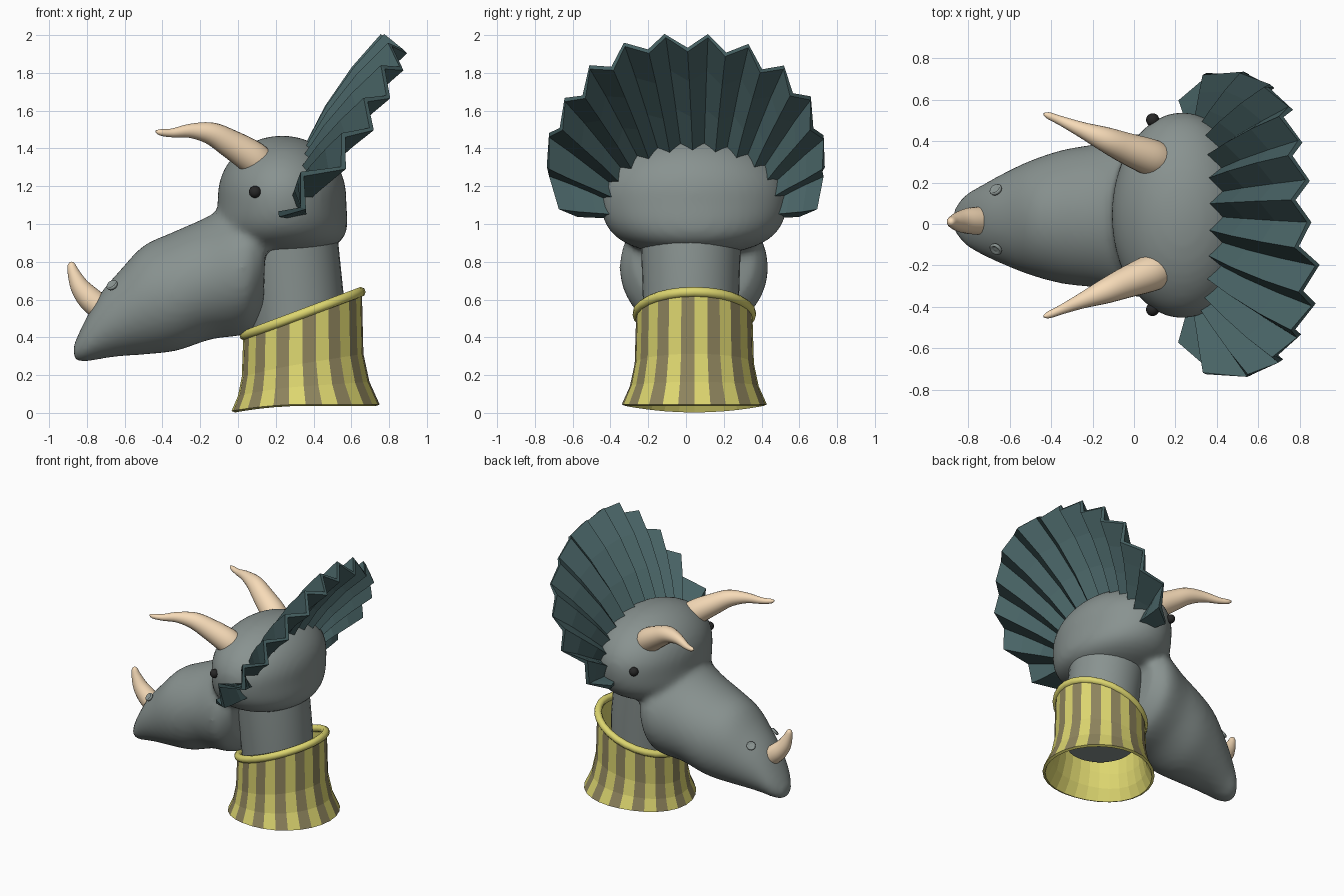
import bpy, bmesh, math, random
from mathutils import Vector, Matrix

if "Cube" in bpy.data.objects:
    bpy.data.objects.remove(bpy.data.objects["Cube"])

random.seed(4)
CY = 0.042  # symmetry plane of the head


def material(name, rgb):
    m = bpy.data.materials.new(name)
    m.diffuse_color = (*rgb, 1)
    m.use_nodes = True
    m.node_tree.nodes["Principled BSDF"].inputs["Base Color"].default_value = m.diffuse_color
    return m


HIDE = material("hide", (0.25, 0.29, 0.28))
TEAL = material("teal", (0.065, 0.125, 0.13))
HORN = material("horn", (0.93, 0.71, 0.48))
DARK = material("dark", (0.02, 0.02, 0.02))
YELLOW = material("yellow", (0.72, 0.67, 0.16))
BROWN = material("brown", (0.27, 0.23, 0.11))


def finish(bm, name, mats, smooth=True):
    bmesh.ops.recalc_face_normals(bm, faces=bm.faces)
    me = bpy.data.meshes.new(name)
    bm.to_mesh(me)
    bm.free()
    for m in mats:
        me.materials.append(m)
    for p in me.polygons:
        p.use_smooth = smooth
    ob = bpy.data.objects.new(name, me)
    bpy.context.collection.objects.link(ob)
    return ob


def loft(bm, rings, closed=True, caps=True):
    """Skin a list of point rings; returns faces with their column number."""
    rows = [[bm.verts.new(p) for p in r] for r in rings]
    n = len(rows[0])
    faces = []
    for a, b in zip(rows, rows[1:]):
        for i in range(n if closed else n - 1):
            j = (i + 1) % n
            faces.append((bm.faces.new((a[i], a[j], b[j], b[i])), i))
    if caps and closed:
        bm.faces.new(rows[0])
        bm.faces.new(rows[-1])
    return faces


def circle(n):
    return [(math.cos(2 * math.pi * i / n), math.sin(2 * math.pi * i / n)) for i in range(n)]


def smooth_path(pts, steps=5):
    """Catmull-Rom through points of any dimension."""
    out = []
    p = [pts[0]] + pts + [pts[-1]]
    for k in range(1, len(p) - 2):
        for s in range(steps):
            t = s / steps
            out.append([0.5 * (2 * b + (c - a) * t + (2 * a - 5 * b + 4 * c - d) * t * t
                               + (3 * b - a - 3 * c + d) * t ** 3)
                        for a, b, c, d in zip(p[k - 1], p[k], p[k + 1], p[k + 2])])
    return out + [list(pts[-1])]


# head: skull with a fuller underside, fused with a lofted snout
bm = bmesh.new()
bmesh.ops.create_uvsphere(bm, u_segments=48, v_segments=32, radius=1)
for v in bm.verts:
    low = min(v.co.z, 0) ** 2
    v.co = (0.233 + 0.34 * v.co.x * (1 + 0.7 * low), CY + 0.497 * v.co.y * (1 + 0.3 * low),
            1.15 + 0.318 * v.co.z)
# top x, top z, bottom x, bottom z, half width, centre y
snout = [(0.15, 1.13, 0.135, 0.52, 0.32, CY), (0.02, 1.13, 0.05, 0.42, 0.395, CY),
         (-0.18, 1.03, -0.14, 0.39, 0.35, 0.04), (-0.35, 0.955, -0.32, 0.33, 0.325, 0.035),
         (-0.5, 0.885, -0.48, 0.31, 0.28, 0.03), (-0.62, 0.76, -0.62, 0.3, 0.225, 0.025),
         (-0.73, 0.63, -0.73, 0.285, 0.17, 0.02), (-0.82, 0.47, -0.81, 0.27, 0.12, 0.02),
         (-0.875, 0.35, -0.865, 0.275, 0.05, 0.02)]
rings = []
for tx, tz, bx, bz, w, cy in smooth_path(snout, 4):
    rings.append([((tx + bx) / 2 + s * (tx - bx) / 2, cy + w * c, (tz + bz) / 2 + s * (tz - bz) / 2)
                  for c, s in circle(40)])
loft(bm, rings)
head = finish(bm, "head", [HIDE])
rm = head.modifiers.new("fuse", 'REMESH')
rm.mode = 'VOXEL'
rm.voxel_size = 0.022
rm.use_smooth_shade = True
sm = head.modifiers.new("blend", 'SMOOTH')
sm.iterations = 8
sm.factor = 0.5

# neck
bm = bmesh.new()
loft(bm, [[(cx + r * c, CY - 0.016 + r * s, z) for c, s in circle(32)]
          for cx, r, z in [(0.325, 0.235, 0.28), (0.305, 0.255, 0.62), (0.265, 0.265, 0.91)]])
neck = finish(bm, "neck", [HIDE])
bpy.context.view_layer.objects.active = neck
neck.select_set(True)
bpy.ops.object.shade_smooth_by_angle()


# horns
def horn(name, pts):
    """pts: x, y, z, radius"""
    path = smooth_path(pts)
    rings = []
    for k, (x, y, z, r) in enumerate(path):
        d = Vector(path[min(k + 1, len(path) - 1)][:3]) - Vector(path[max(k - 1, 0)][:3])
        u = d.cross(Vector((0, 1, 0.3))).normalized()
        v = d.cross(u).normalized()
        rings.append([Vector((x, y, z)) + r * (c * u + s * v) for c, s in circle(20)])
    bm = bmesh.new()
    loft(bm, rings)
    return finish(bm, name, [HORN])


brow = [(0.115, 0.265, 1.32, 0.088), (0.065, 0.285, 1.36, 0.088), (-0.04, 0.325, 1.425, 0.075),
        (-0.14, 0.367, 1.478, 0.06), (-0.25, 0.412, 1.493, 0.038), (-0.35, 0.455, 1.482, 0.023),
        (-0.41, 0.48, 1.485, 0.017), (-0.435, 0.488, 1.492, 0.006)]
for side, label in ((1, "left"), (-1, "right")):
    horn("brow_horn_" + label, [(x, CY + side * y, z, r) for x, y, z, r in brow])
horn("nose_horn", [(-0.72, 0.015, 0.55, 0.068), (-0.785, 0.015, 0.605, 0.065),
                   (-0.835, 0.012, 0.665, 0.052), (-0.868, 0.01, 0.735, 0.034),
                   (-0.883, 0.01, 0.785, 0.02), (-0.888, 0.01, 0.798, 0.006)])

# eyes and nostrils
for side, label in ((1, "left"), (-1, "right")):
    bm = bmesh.new()
    bmesh.ops.create_uvsphere(bm, u_segments=20, v_segments=12, radius=0.032,
                              matrix=Matrix.Translation((0.09, CY + 0.003 + side * 0.457, 1.17)))
    finish(bm, "eye_" + label, [DARK])
    rot = Vector((-0.45, side * 0.6, 0.65)).to_track_quat('Z', 'Y').to_matrix().to_4x4()
    mat = Matrix.Translation((-0.668, 0.022 + side * 0.145, 0.678)) @ rot
    bm = bmesh.new()
    ring = [(0.018, -0.01), (0.03, -0.01), (0.032, 0.0), (0.025, 0.008), (0.018, 0.0), (0.008, 0.003)]
    loft(bm, [[mat @ Vector((r * c, r * s, h)) for c, s in circle(16)] for r, h in ring])
    finish(bm, "nostril_" + label, [HIDE])

# pleated frill fanned around the back of the skull
N = 26
A0, A1 = math.radians(-19), math.radians(199)


def frill_point(a, s):
    sn = math.sin(a)
    base = Vector((0.33 + 0.07 * sn, 0.035 + 0.42 * math.cos(a), 1.12 + 0.28 * sn))
    rise = math.copysign(abs(sn) ** 0.7, sn)
    tip = Vector((0.42 + 0.4 * rise, 0.005 + 0.74 * math.cos(a), 1.255 + 0.72 * sn))
    tip.x += 0.11 * max(-math.cos(a), 0) * max(sn, 0)  # right half swept further back
    bow = 4 * s * (1 - s) * max(sn, 0)
    return base.lerp(tip, s) + Vector((-0.03, 0, 0.015)) * bow


cols = [0, 0.33, 0.68, 1]
rows = [[] for _ in cols]
for i in range(N + 1):
    a = A0 + (A1 - A0) * i / N
    reach = random.uniform(0.97, 1.02) * {0: 0.66, 1: 0.86, 2: 0.97}.get(min(i, N - i), 1)
    for k, s in enumerate(cols):
        p = frill_point(a, s * reach)
        tangent = frill_point(a + 0.02, s) - frill_point(a - 0.02, s)
        radial = frill_point(a, s + 0.02) - frill_point(a, s - 0.02)
        n = tangent.cross(radial).normalized()
        rows[k].append(p + n * (0.035 + 0.02 * s) * (-1 if i % 2 else 1))
bm = bmesh.new()
loft(bm, rows, closed=False)
frill = finish(bm, "frill", [TEAL], smooth=False)
so = frill.modifiers.new("thickness", 'SOLIDIFY')
so.thickness = 0.03
so.offset = 0

# striped flared collar with rolled rim
SIDES = 28


def collar_ring(f, r, cx):
    pts = []
    for c, s in circle(SIDES):
        low = 0.045 - 0.035 * max(-c, 0) ** 2
        high = 0.525 + 0.115 * c
        pts.append(Vector((cx + r * c, CY + 0.002 + 0.98 * r * s, low + (high - low) * f)))
    return pts


bm = bmesh.new()
profile = [(0, 0.392, 0.358), (0.2, 0.348, 0.348), (0.45, 0.322, 0.342), (1, 0.314, 0.342)]
for f, i in loft(bm, [collar_ring(*p) for p in profile], caps=False):
    f.material_index = i % 2
collar = finish(bm, "collar", [YELLOW, BROWN, YELLOW, YELLOW], smooth=False)
so = collar.modifiers.new("thickness", 'SOLIDIFY')
so.thickness = 0.02
so.offset = -1
so.material_offset = 2
so.material_offset_rim = 2

cu = bpy.data.curves.new("collar_rim", 'CURVE')
cu.dimensions = '3D'
cu.bevel_depth = 0.027
cu.bevel_resolution = 2
sp = cu.splines.new('POLY')
sp.points.add(SIDES - 1)
for pt, co in zip(sp.points, collar_ring(1, 0.307, 0.342)):
    pt.co = (*co, 1)
sp.use_cyclic_u = True
cu.materials.append(YELLOW)
bpy.context.collection.objects.link(bpy.data.objects.new("collar_rim", cu))
